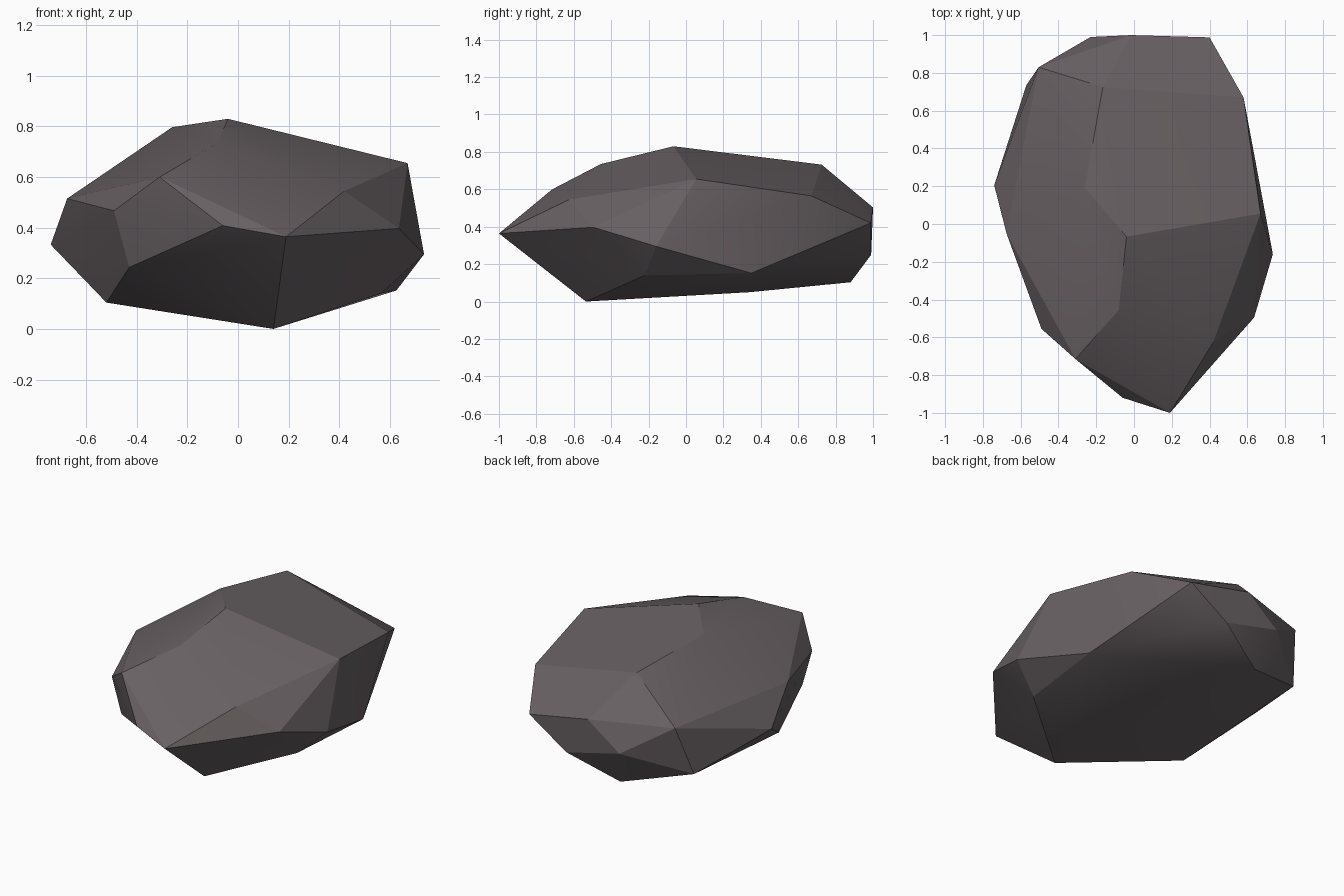
import bpy, bmesh, math

if "Cube" in bpy.data.objects:
    bpy.data.objects.remove(bpy.data.objects["Cube"])

# Key corners of the boulder, grouped from crown to base
crown = [(-.04, -.067, .83), (-.26, .193, .797), (-.165, .725, .732), (-.08, -.455, .735),
         (.67, .055, .655), (-.31, -.715, .6), (.58, .67, .565), (.42, -.625, .545)]
girdle = [(-.505, .83, .512), (-.23, .99, .339), (-.015, 1.0, .503), (.4, .988, .42),
          (.735, -.16, .295), (.636, -.495, .397), (.19, -1.0, .364), (-.06, -.92, .408),
          (-.49, -.555, .467), (-.675, -.05, .515), (-.74, .205, .333), (-.57, .735, .205)]
base = [(.14, -.535, 0), (.565, -.22, .14), (.626, .35, .152), (.14, .99, .25),
        (-.16, .88, .103), (.1, .34, .05), (-.52, -.18, .104), (-.43, -.545, .243)]

# Boulder: faceted convex stone
bm = bmesh.new()
for p in crown + girdle + base:
    bm.verts.new(p)
res = bmesh.ops.convex_hull(bm, input=bm.verts)
loose = [v for v in bm.verts if not v.link_faces]
bmesh.ops.delete(bm, geom=loose, context='VERTS')
# Merge nearly coplanar triangles into broad facets
bmesh.ops.dissolve_limit(bm, angle_limit=math.radians(2),
                         verts=bm.verts, edges=bm.edges)
bmesh.ops.recalc_face_normals(bm, faces=bm.faces)
mesh = bpy.data.meshes.new("boulder")
bm.to_mesh(mesh)
bm.free()

boulder = bpy.data.objects.new("boulder", mesh)
bpy.context.collection.objects.link(boulder)

# Dark warm grey stone
stone = bpy.data.materials.new("dark grey stone")
stone.diffuse_color = (.138, .118, .124, 1)
stone.use_nodes = True
stone.node_tree.nodes["Principled BSDF"].inputs["Base Color"].default_value = stone.diffuse_color
mesh.materials.append(stone)

# Soften only the shallow creases
bpy.context.view_layer.objects.active = boulder
boulder.select_set(True)
bpy.ops.object.shade_smooth_by_angle(angle=math.radians(20))
